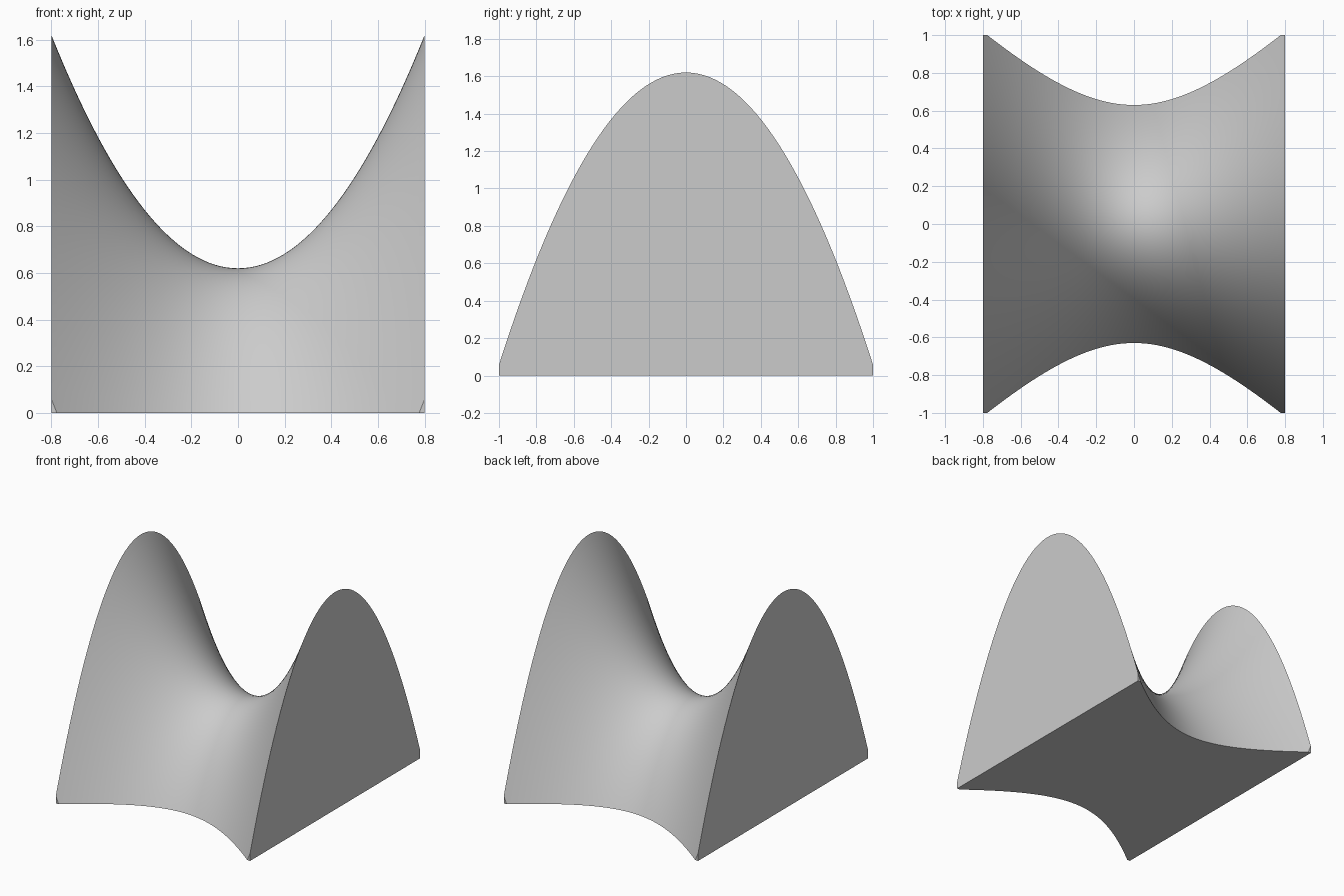
import bpy
import bmesh
from math import sqrt, radians

cube = bpy.data.objects.get("Cube")
if cube:
    bpy.data.objects.remove(cube, do_unlink=True)

HALF_X, HALF_Y = 0.8, 1.0
CENTRE_Z, CURVE = 0.62, 1.5625
COLUMNS, ROWS = 64, 64


def height(x, y):
    return max(0.0, CENTRE_Z + CURVE * (x * x - y * y))


# Single grey colour
grey = bpy.data.materials.new("plain grey")
grey.use_nodes = True
colour = (0.6, 0.6, 0.6, 1.0)
grey.diffuse_color = colour
grey.node_tree.nodes["Principled BSDF"].inputs["Base Color"].default_value = colour

# Column positions, with one exactly where each clipped corner begins
corner_x = sqrt(HALF_Y ** 2 - CENTRE_Z / CURVE)
xs = [HALF_X * (2 * i / COLUMNS - 1) for i in range(COLUMNS + 1)]
xs = sorted(xs + [-corner_x, corner_x])

# Solid saddle: one closed cross-section per column, joined to the next
bm = bmesh.new()
rings = []
for x in xs:
    reach = min(HALF_Y, sqrt(x * x + CENTRE_Z / CURVE))
    ring = [bm.verts.new((x, -reach, 0))]
    for j in range(ROWS + 1):
        y = reach * (2 * j / ROWS - 1)
        ring.append(bm.verts.new((x, y, height(x, y))))
    ring.append(bm.verts.new((x, reach, 0)))
    rings.append(ring)

for a, b in zip(rings, rings[1:]):
    for j in range(len(a)):
        k = (j + 1) % len(a)
        bm.faces.new((a[j], b[j], b[k], a[k]))

# Flat parabolic ends
bm.faces.new(rings[0])
bm.faces.new(rings[-1][::-1])

bmesh.ops.remove_doubles(bm, verts=bm.verts[:], dist=1e-5)
bmesh.ops.recalc_face_normals(bm, faces=bm.faces[:])

mesh = bpy.data.meshes.new("saddle_solid")
bm.to_mesh(mesh)
bm.free()
mesh.materials.append(grey)
saddle = bpy.data.objects.new("saddle_solid", mesh)
bpy.context.collection.objects.link(saddle)

# Smooth the curved surface, keep the rim edges crisp
bpy.ops.object.select_all(action='DESELECT')
saddle.select_set(True)
bpy.context.view_layer.objects.active = saddle
bpy.ops.object.shade_smooth_by_angle(angle=radians(30))
